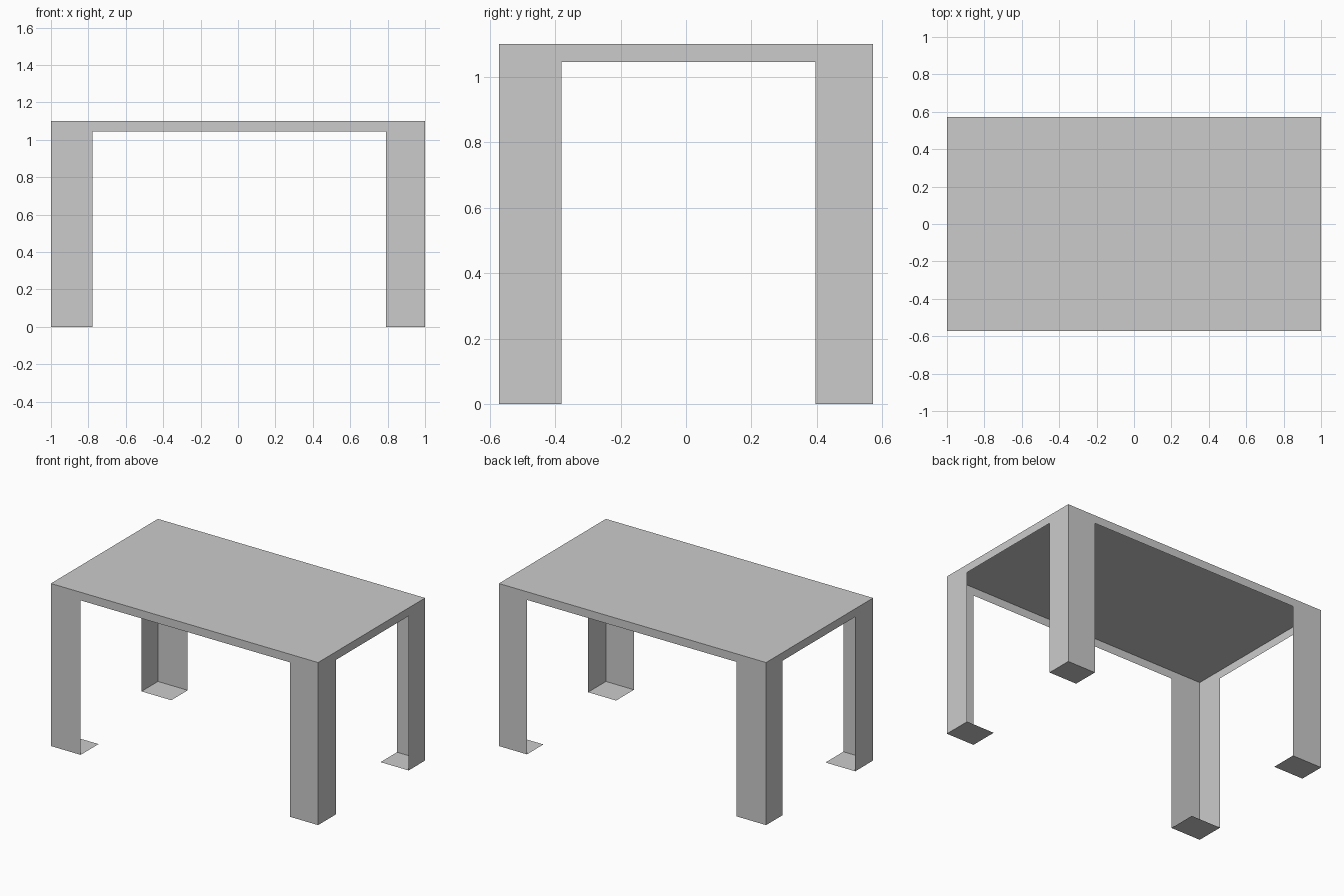
import bpy

if "Cube" in bpy.data.objects:
    bpy.data.objects.remove(bpy.data.objects["Cube"])

# Overall size: half length, half depth, height, bottom of the skirt
X, Y, H, S = 1.0, 0.572, 1.1, 1.045
# Inner edges of the legs
XL, XR, YF, YB = -0.777, 0.79, -0.381, 0.396


def sheet(name, points):
    """Single flat face through the given 3D points."""
    mesh = bpy.data.meshes.new(name)
    mesh.from_pydata(points, [], [list(range(len(points)))])
    mesh.update()
    obj = bpy.data.objects.new(name, mesh)
    bpy.context.collection.objects.link(obj)
    return obj


def arch(a0, a1, b1, b0):
    """Outline of a table side: two legs joined by the skirt."""
    return [(a0, 0), (a1, 0), (a1, S), (b1, S), (b1, 0), (b0, 0), (b0, H), (a0, H)]


# Table top: one thin sheet
sheet("table_top", [(-X, -Y, H), (X, -Y, H), (X, Y, H), (-X, Y, H)])

# Front and back sides
profile = arch(-X, XL, XR, X)
sheet("front_side", [(x, -Y, z) for x, z in profile])
sheet("back_side", [(x, Y, z) for x, z in reversed(profile)])

# Left and right sides
profile = arch(-Y, YF, YB, Y)
sheet("right_side", [(X, y, z) for y, z in profile])
sheet("left_side", [(-X, y, z) for y, z in reversed(profile)])

# Foot plates under the open legs, facing down
for x_name, x0, x1 in (("left", -X, XL), ("right", XR, X)):
    for y_name, y0, y1 in (("front", -Y, YF), ("back", YB, Y)):
        sheet(f"{y_name}_{x_name}_foot",
              [(x0, y0, 0), (x0, y1, 0), (x1, y1, 0), (x1, y0, 0)])
